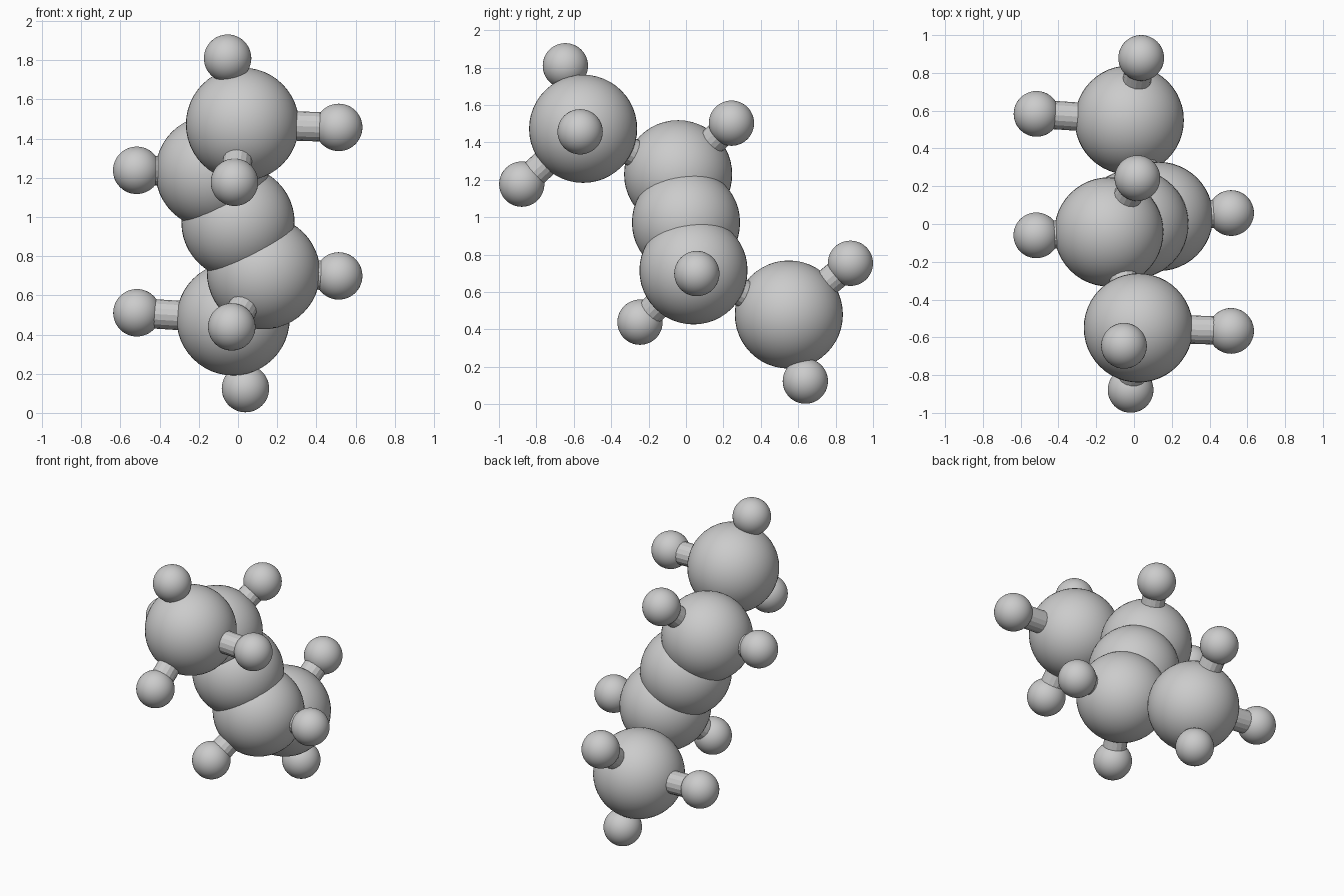
import bpy
from mathutils import Vector

if "Cube" in bpy.data.objects:
    bpy.data.objects.remove(bpy.data.objects["Cube"])

BIG, SMALL, BOND = 0.289, 0.121, 0.075

# Backbone of five large atoms, top front to bottom back
backbone = [(0.023, -0.55, 1.473), (-0.133, -0.042, 1.23), (0, 0, 0.972),
            (0.13, 0.04, 0.716), (-0.025, 0.55, 0.48)]

# Small atoms attached to each large atom (by backbone index)
small = {
    0: [(-0.053, -0.645, 1.81), (0.514, -0.566, 1.457), (-0.018, -0.878, 1.177)],
    1: [(-0.517, -0.06, 1.238), (0.018, 0.243, 1.503)],
    3: [(0.514, 0.058, 0.699), (-0.032, -0.246, 0.439)],
    4: [(0.038, 0.638, 0.124), (-0.516, 0.583, 0.511), (0.038, 0.879, 0.754)],
}


def atom(name, pos, radius):
    bpy.ops.mesh.primitive_uv_sphere_add(segments=48, ring_count=24,
                                         radius=radius, location=pos)
    bpy.context.object.name = name
    bpy.ops.object.shade_smooth()


def bond(name, a, b):
    a, b = Vector(a), Vector(b)
    bpy.ops.mesh.primitive_cylinder_add(vertices=16, radius=BOND,
                                        depth=(b - a).length, location=(a + b) / 2)
    ob = bpy.context.object
    ob.name = name
    ob.rotation_mode = 'QUATERNION'
    ob.rotation_quaternion = (b - a).to_track_quat('Z', 'Y')


# Large atoms and the bonds along the chain
for i, p in enumerate(backbone):
    atom(f"large_atom_{i + 1}", p, BIG)
for i, (a, b) in enumerate(zip(backbone, backbone[1:])):
    bond(f"chain_bond_{i + 1}", a, b)

# Small atoms with their bonds
for i, points in small.items():
    for j, p in enumerate(points):
        atom(f"small_atom_{i + 1}_{j + 1}", p, SMALL)
        bond(f"side_bond_{i + 1}_{j + 1}", backbone[i], p)
